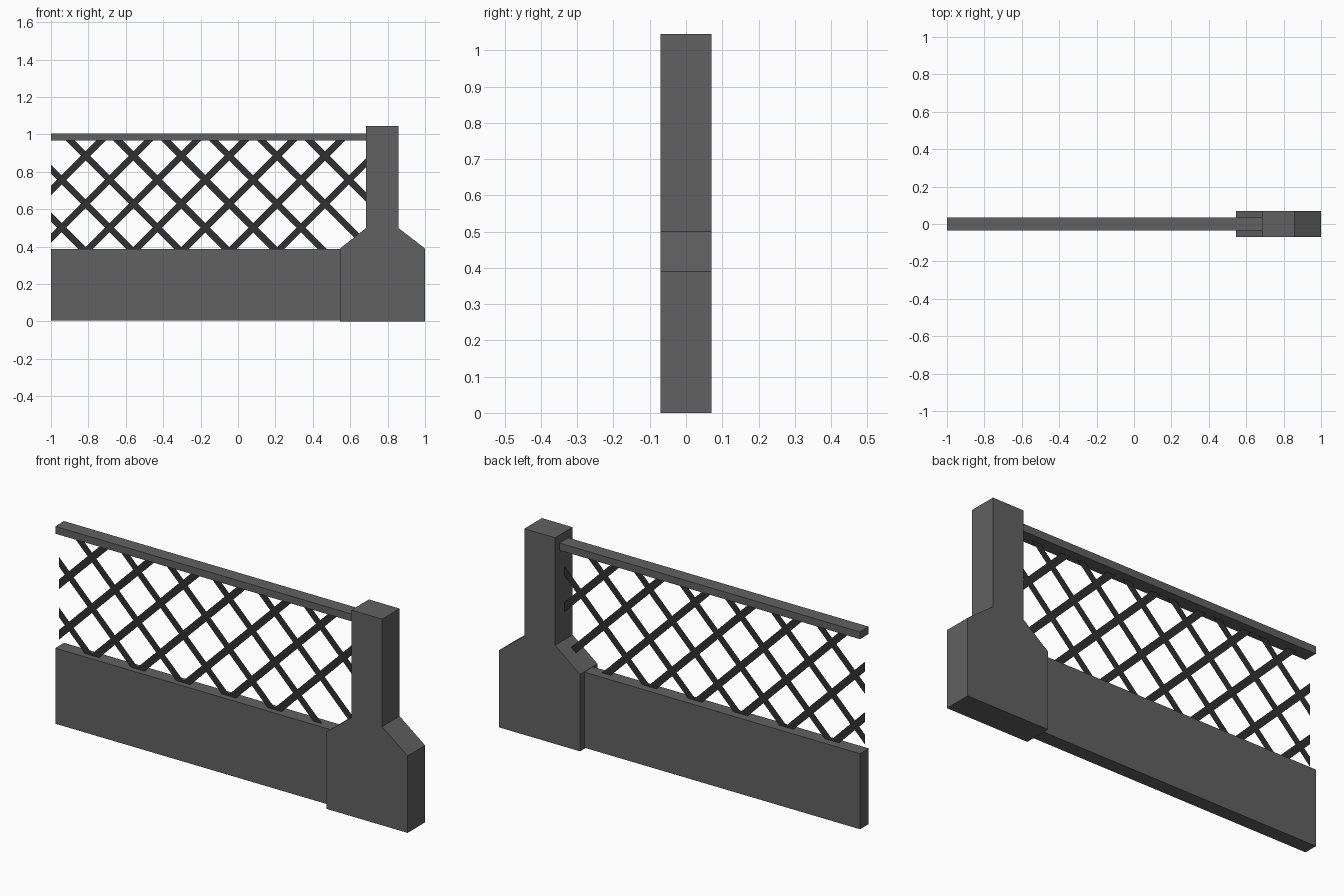
import bpy, bmesh
from mathutils import Vector

if "Cube" in bpy.data.objects:
    bpy.data.objects.remove(bpy.data.objects["Cube"])


def material(name, v):
    m = bpy.data.materials.new(name)
    m.diffuse_color = (v, v, v, 1)
    m.use_nodes = True
    m.node_tree.nodes["Principled BSDF"].inputs["Base Color"].default_value = m.diffuse_color
    return m


CONCRETE = material("concrete_grey", 0.12)
DARK = material("dark_metal", 0.03)


def add_object(name, bm, mat):
    me = bpy.data.meshes.new(name)
    bm.to_mesh(me)
    bm.free()
    me.materials.append(mat)
    ob = bpy.data.objects.new(name, me)
    bpy.context.collection.objects.link(ob)
    return ob


def extruded(name, profile, half_depth, mat):
    """Extrude an x/z outline symmetrically along y."""
    bm = bmesh.new()
    face = bm.faces.new([bm.verts.new((x, -half_depth, z)) for x, z in profile])
    ext = bmesh.ops.extrude_face_region(bm, geom=[face])
    verts = [g for g in ext["geom"] if isinstance(g, bmesh.types.BMVert)]
    bmesh.ops.translate(bm, verts=verts, vec=(0, 2 * half_depth, 0))
    bmesh.ops.recalc_face_normals(bm, faces=bm.faces)
    return add_object(name, bm, mat)


def rect(x0, x1, z0, z1):
    return [(x0, z0), (x1, z0), (x1, z1), (x0, z1)]


# Flared end post
extruded("post", [(0.545, 0), (1, 0), (1, 0.39), (0.857, 0.5), (0.857, 1.045),
                  (0.685, 1.045), (0.685, 0.5), (0.545, 0.39)], 0.07, CONCRETE)

# Low wall and top rail
extruded("low_wall", rect(-1, 0.545, 0.005, 0.388), 0.035, CONCRETE)
extruded("top_rail", rect(-1, 0.685, 0.968, 1.005), 0.035, CONCRETE)

# Flat diagonal lattice, trimmed to the opening
STEP, WIDTH, Y = 0.256, 0.035, -0.005
bm = bmesh.new()


def strip(x, z, slope):
    along = Vector((1, 0, slope)).normalized() * 2
    side = Vector((-slope, 0, 1)).normalized() * WIDTH / 2
    c = Vector((x, Y, z))
    bm.faces.new([bm.verts.new(p) for p in (c - along - side, c + along - side,
                                            c + along + side, c - along + side)])


for k in range(-2, 6):
    strip(-0.815 + STEP * k, 0.885, -1)
for k in range(0, 7):
    strip(-0.815 + STEP * k, 0.885, 1)

for co, no in [((-1, 0, 0), (-1, 0, 0)), ((0.685, 0, 0), (1, 0, 0)),
               ((0, 0, 0.388), (0, 0, -1)), ((0, 0, 0.968), (0, 0, 1))]:
    bmesh.ops.bisect_plane(bm, geom=bm.verts[:] + bm.edges[:] + bm.faces[:],
                           plane_co=co, plane_no=no, clear_outer=True)
add_object("lattice", bm, DARK)
